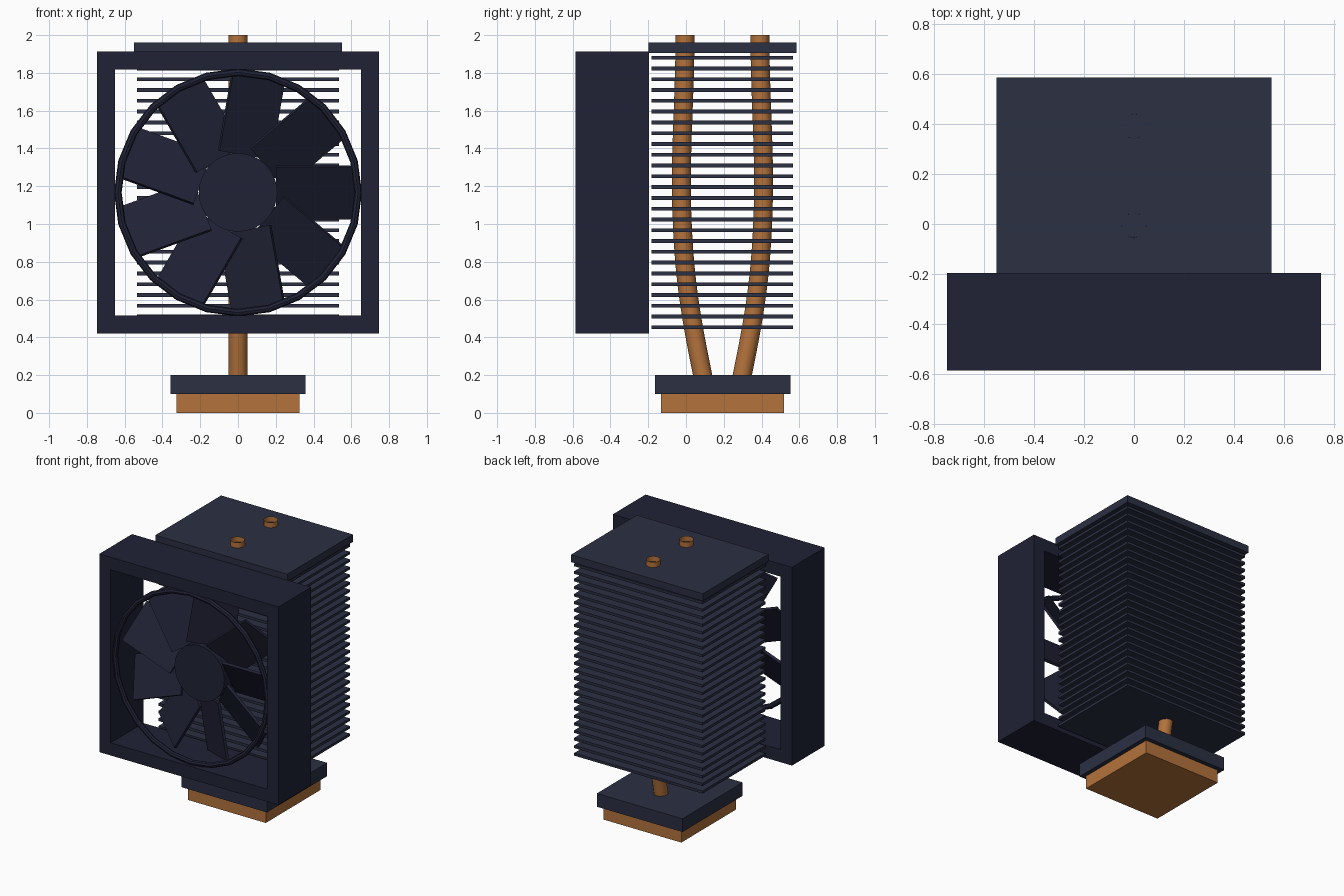
import bpy, math
from mathutils import Matrix, Vector

if "Cube" in bpy.data.objects:
    bpy.data.objects.remove(bpy.data.objects["Cube"])


def material(name, rgb):
    m = bpy.data.materials.new(name)
    m.diffuse_color = (*rgb, 1)
    m.use_nodes = True
    m.node_tree.nodes["Principled BSDF"].inputs["Base Color"].default_value = m.diffuse_color
    return m


COPPER = material("copper", (0.45, 0.17, 0.045))
FIN = material("dark_metal", (0.024, 0.029, 0.055))
FAN = material("fan_plastic", (0.014, 0.016, 0.036))


def finish(name, mat):
    ob = bpy.context.object
    ob.name = name
    ob.data.materials.append(mat)
    return ob


def box(name, x, y, z, mat):
    """Box from (min, max) ranges."""
    lo, hi = Vector((x[0], y[0], z[0])), Vector((x[1], y[1], z[1]))
    bpy.ops.mesh.primitive_cube_add(size=1)
    ob = finish(name, mat)
    ob.data.transform(Matrix.Translation((lo + hi) / 2) @ Matrix.Diagonal((*(hi - lo), 1)))
    return ob


# Base: copper contact block and mounting plate
box("contact_block", (-.325, .325), (-.133, .52), (0, .1), COPPER)
box("mounting_plate", (-.357, .357), (-.165, .552), (.1, .2), FIN)

# Stack of cooling fins with a thicker top plate
fin = box("cooling_fins", (-.535, .535), (-.182, .567), (.443, .463), FIN)
stack = fin.modifiers.new("stack", 'ARRAY')
stack.count = 26
stack.use_relative_offset = False
stack.use_constant_offset = True
stack.constant_offset_displace = (0, 0, .0571)
box("top_plate", (-.55, .55), (-.198, .585), (1.905, 1.96), FIN)

# Two open heat pipes, mirrored about the middle of the fin stack
MID = .193
for name, side in (("front_heat_pipe", -1), ("rear_heat_pipe", 1)):
    cu = bpy.data.curves.new(name, 'CURVE')
    cu.dimensions = '3D'
    cu.bevel_depth = .05
    cu.bevel_resolution = 4
    sp = cu.splines.new('BEZIER')
    path = [(.08, .1), (.105, .2), (.204, .85), (.198, 2)]
    sp.bezier_points.add(len(path) - 1)
    for p, (off, z) in zip(sp.bezier_points, path):
        p.co = (0, MID + side * off, z)
        p.handle_left_type = p.handle_right_type = 'AUTO'
    ob = bpy.data.objects.new(name, cu)
    cu.materials.append(COPPER)
    bpy.context.collection.objects.link(ob)

# Fan frame: square border with an open middle
CZ, FY = 1.167, -.39
y0, y1, out, inn = -.585, -.195, .747, .652
box("frame_left", (-out, -inn), (y0, y1), (CZ - out, CZ + out), FAN)
box("frame_right", (inn, out), (y0, y1), (CZ - out, CZ + out), FAN)
box("frame_bottom", (-inn, inn), (y0, y1), (CZ - out, CZ - inn), FAN)
box("frame_top", (-inn, inn), (y0, y1), (CZ + inn, CZ + out), FAN)

# Front ring and hub
bpy.ops.mesh.primitive_torus_add(location=(0, -.555, CZ), rotation=(math.pi / 2, 0, 0),
                                 major_segments=24, minor_segments=8,
                                 major_radius=.636, minor_radius=.02)
finish("fan_ring", FAN)
bpy.ops.mesh.primitive_cylinder_add(vertices=32, radius=.208, depth=.14,
                                    location=(0, FY, CZ), rotation=(math.pi / 2, 0, 0))
finish("fan_hub", FAN)

# Nine flat pitched blades
for i in range(9):
    blade = box(f"fan_blade_{i + 1}", (.2, .625), (-.01, .01), (-.16, .16), FAN)
    blade.matrix_world = (Matrix.Translation((0, FY, CZ))
                          @ Matrix.Rotation(-i * math.tau / 9, 4, 'Y')
                          @ Matrix.Rotation(math.radians(30), 4, 'X'))
